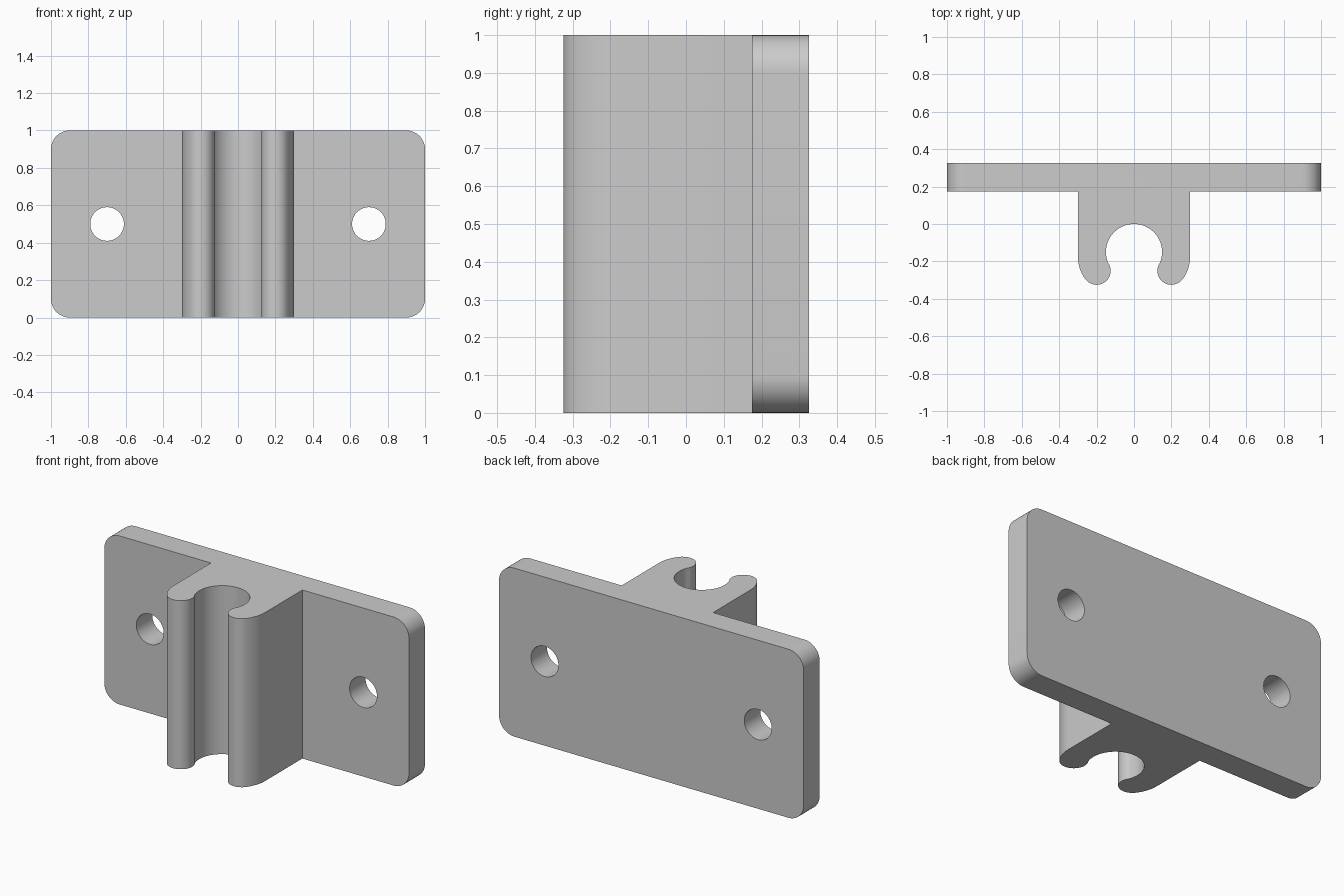
import bpy, bmesh
from math import sin, cos, radians, atan2, degrees

cube = bpy.data.objects.get("Cube")
if cube:
    bpy.data.objects.remove(cube, do_unlink=True)

grey = bpy.data.materials.new("plain grey")
grey.use_nodes = True
colour = (0.6, 0.6, 0.6, 1)
grey.diffuse_color = colour
grey.node_tree.nodes["Principled BSDF"].inputs["Base Color"].default_value = colour


def arc(cx, cy, r, start, end, steps):
    return [(cx + r * cos(radians(start + (end - start) * i / steps)),
             cy + r * sin(radians(start + (end - start) * i / steps)))
            for i in range(steps + 1)]


# Half profile: plate back, plate front, flank, rounded lip, bore
HEIGHT, BACK, FRONT = 1.0, 0.325, 0.175
flank_angle = degrees(atan2(-0.075, 0.1))
bore_angle = degrees(atan2(-0.1, 0.2))
half = [(1, BACK), (1, FRONT), (0.3, FRONT)]
half += arc(0.1, -0.175, 0.2, 0, flank_angle, 10)
half += arc(0.2, -0.25, 0.075, flank_angle, bore_angle - 180, 24)[1:]
half += arc(0, -0.15, 0.15, bore_angle, 90, 28)[1:]
profile = half + [(-x, y) for x, y in reversed(half[:-1])]

# Extrude the mirrored profile upwards
bm = bmesh.new()
base = bm.faces.new([bm.verts.new((x, y, 0)) for x, y in profile])
top = bmesh.ops.extrude_face_region(bm, geom=[base])["geom"]
bmesh.ops.translate(bm, vec=(0, 0, HEIGHT),
                    verts=[v for v in top if isinstance(v, bmesh.types.BMVert)])

# Round the four plate corners
corners = [e for e in bm.edges
           if all(abs(v.co.x) > 0.99 for v in e.verts)
           and abs(e.verts[0].co.y - e.verts[1].co.y) > 0.1]
bmesh.ops.bevel(bm, geom=corners, offset=0.1, offset_type='OFFSET',
                segments=12, profile=0.5, affect='EDGES')
bmesh.ops.recalc_face_normals(bm, faces=bm.faces[:])
mesh = bpy.data.meshes.new("clip_bracket")
bm.to_mesh(mesh)
bm.free()
mesh.materials.append(grey)
bracket = bpy.data.objects.new("clip_bracket", mesh)
bpy.context.collection.objects.link(bracket)

# Drill the two screw holes
for side in (-1, 1):
    bpy.ops.mesh.primitive_cylinder_add(
        vertices=48, radius=0.09, depth=0.4,
        location=(0.7 * side, 0.25, 0.5), rotation=(radians(90), 0, 0))
    cutter = bpy.context.object
    cutter.name = "hole_cutter"
    cutter.hide_render = True
    cutter.data.materials.append(grey)
    cut = bracket.modifiers.new("screw_hole", 'BOOLEAN')
    cut.operation, cut.solver, cut.object = 'DIFFERENCE', 'EXACT', cutter
    bpy.ops.object.select_all(action='DESELECT')
    bracket.select_set(True)
    bpy.context.view_layer.objects.active = bracket
    bpy.ops.object.modifier_apply(modifier=cut.name)
    bpy.data.objects.remove(cutter, do_unlink=True)

bpy.ops.object.shade_smooth_by_angle(angle=radians(30))
